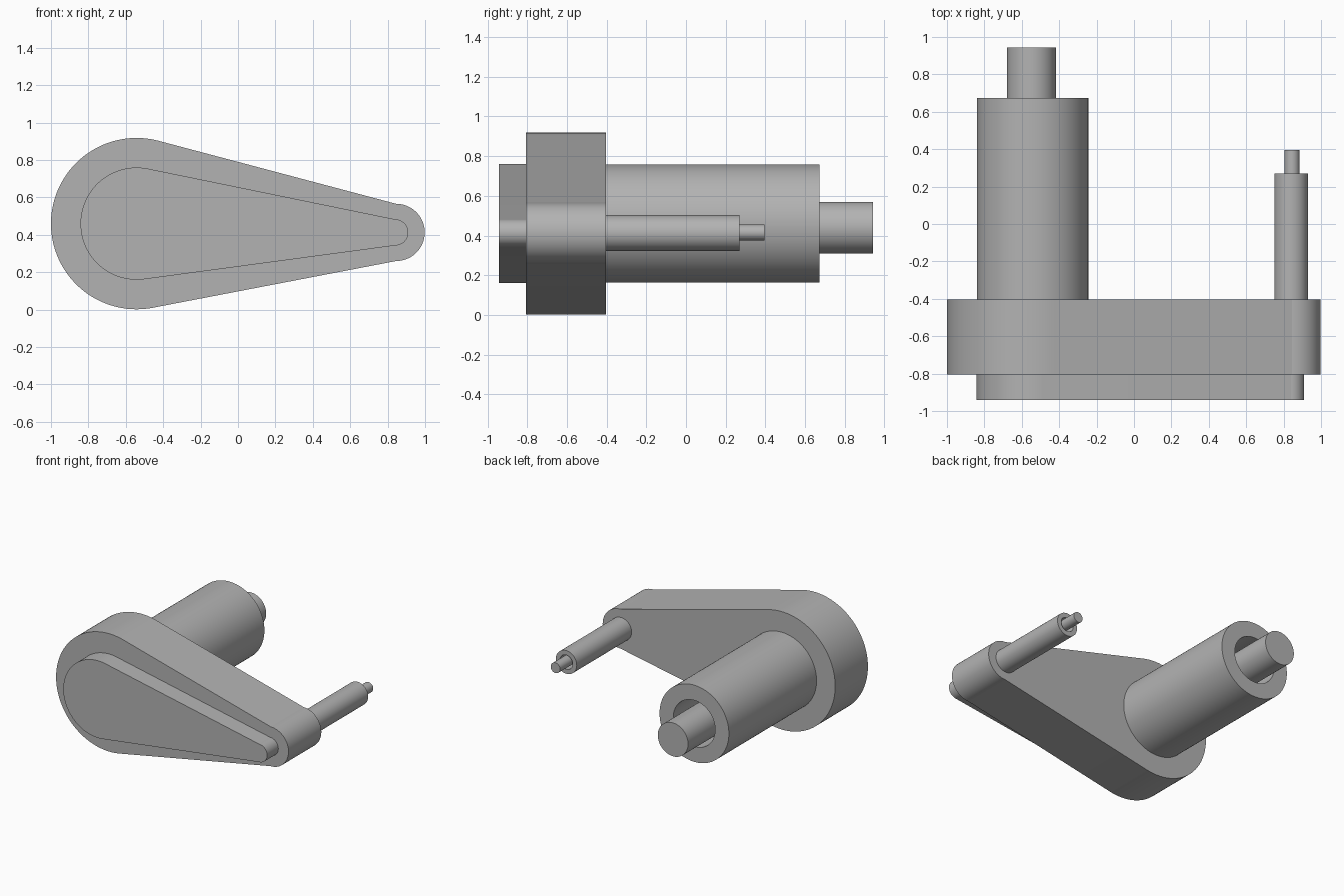
import bpy, bmesh
from math import pi, cos, sin, acos, atan2, hypot, radians

if "Cube" in bpy.data.objects:
    bpy.data.objects.remove(bpy.data.objects["Cube"], do_unlink=True)

grey = bpy.data.materials.new("plain grey")
grey.use_nodes = True
colour = (0.45, 0.45, 0.45, 1)
grey.diffuse_color = colour
grey.node_tree.nodes["Principled BSDF"].inputs["Base Color"].default_value = colour


def arc(centre, radius, start, end, steps):
    return [(centre[0] + radius * cos(start + (end - start) * i / steps),
             centre[1] + radius * sin(start + (end - start) * i / steps))
            for i in range(steps + 1)]


def finish(name, bm):
    bmesh.ops.recalc_face_normals(bm, faces=bm.faces)
    mesh = bpy.data.meshes.new(name)
    bm.to_mesh(mesh)
    bm.free()
    mesh.materials.append(grey)
    obj = bpy.data.objects.new(name, mesh)
    bpy.context.collection.objects.link(obj)
    bpy.ops.object.select_all(action="DESELECT")
    obj.select_set(True)
    bpy.context.view_layer.objects.active = obj
    bpy.ops.object.shade_smooth_by_angle(angle=radians(8))


def extrude_outline(name, outline, front, back):
    bm = bmesh.new()
    face = bm.faces.new([bm.verts.new((x, front, z)) for x, z in outline])
    grown = bmesh.ops.extrude_face_region(bm, geom=[face], use_keep_orig=True)
    moved = [g for g in grown["geom"] if isinstance(g, bmesh.types.BMVert)]
    bmesh.ops.translate(bm, verts=moved, vec=(0, back - front, 0))
    finish(name, bm)


def teardrop(big, big_r, small, small_r):
    """Half circle at the small end, joined by tangents to the large end."""
    def tangent_angle(side):
        dx = small[0] - big[0]
        dz = small[1] + side * small_r - big[1]
        return atan2(dz, dx) + side * acos(big_r / hypot(dx, dz))
    return (arc(small, small_r, -pi / 2, pi / 2, 48)
            + arc(big, big_r, tangent_angle(1), tangent_angle(-1) + 2 * pi, 96))


def rod(name, centre, radius, front, back):
    extrude_outline(name, arc(centre, radius, 0, 2 * pi, 96)[:-1], front, back)


def tube(name, centre, outer, inner, front, back):
    # Closed wall section swept around the bore axis
    section = [(outer, front), (outer, back), (inner, back), (inner, front)]
    steps = 96
    bm = bmesh.new()
    rings = [[bm.verts.new((centre[0] + r * cos(2 * pi * i / steps), y,
                            centre[1] + r * sin(2 * pi * i / steps)))
              for r, y in section] for i in range(steps)]
    for i in range(steps):
        a, b = rings[i], rings[(i + 1) % steps]
        for j in range(4):
            k = (j + 1) % 4
            bm.faces.new((a[j], a[k], b[k], b[j]))
    finish(name, bm)


BIG, SMALL = (-0.542, 0.46), (0.845, 0.413)
BODY_FRONT, BODY_BACK = -0.805, -0.403

# Arm body and raised front cover
extrude_outline("arm_body", teardrop(BIG, 0.458, SMALL, 0.153), BODY_FRONT, BODY_BACK)
extrude_outline("front_cover", teardrop(BIG, 0.3, (0.84, 0.413), 0.07), -0.942, BODY_FRONT)

# Large sleeve with its shaft
tube("large_sleeve", BIG, 0.298, 0.18, BODY_BACK, 0.673)
rod("large_shaft", (-0.548, 0.44), 0.13, BODY_BACK, 0.943)

# Small sleeve with its pin
tube("small_sleeve", (0.84, 0.413), 0.09, 0.055, BODY_BACK, 0.27)
rod("small_pin", (0.845, 0.415), 0.04, BODY_BACK, 0.396)
